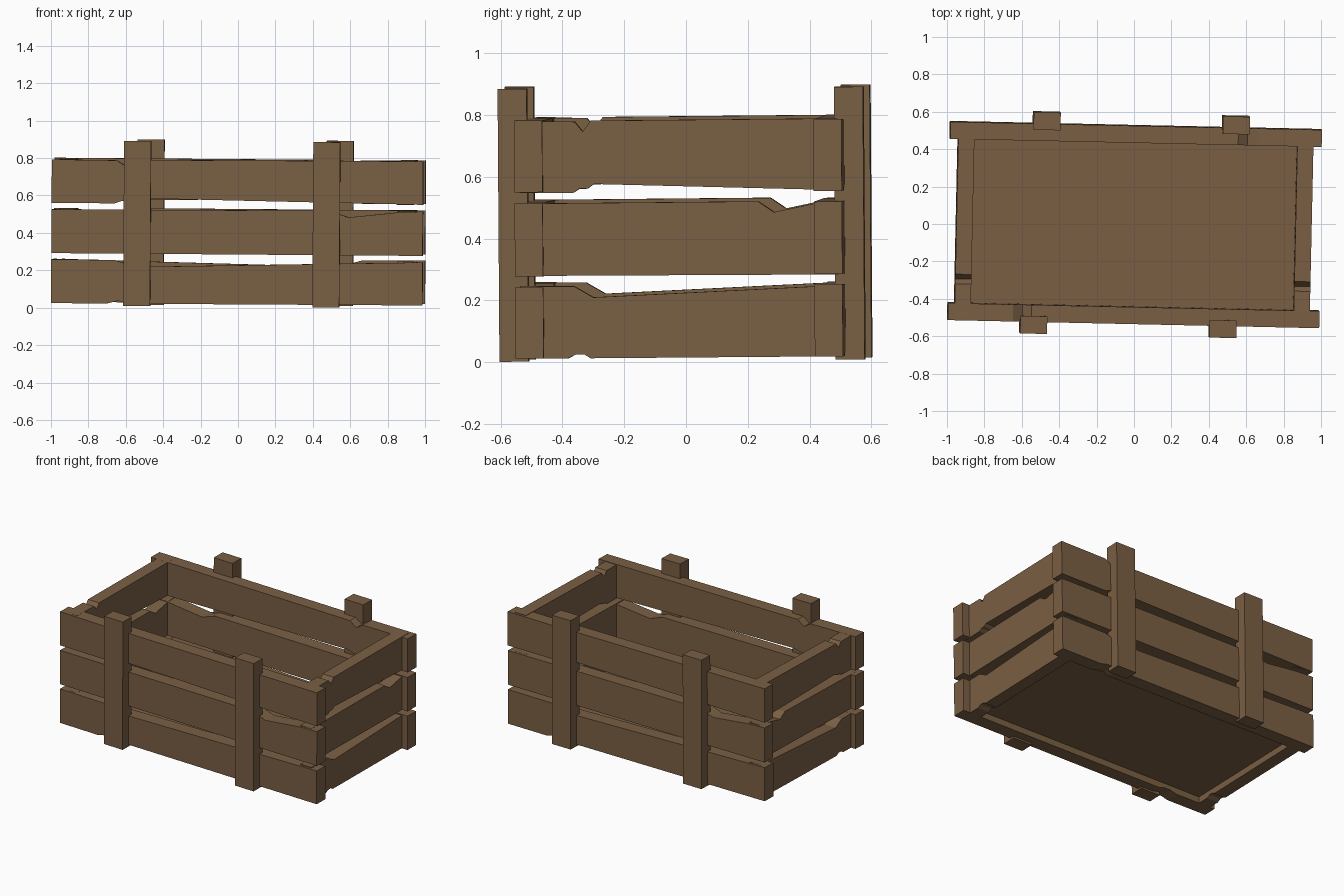
import bpy, bmesh
from math import radians, pi
from mathutils import Matrix

if "Cube" in bpy.data.objects:
    bpy.data.objects.remove(bpy.data.objects["Cube"])

wood = bpy.data.materials.new("brown_wood")
wood.diffuse_color = (0.195, 0.115, 0.058, 1)
wood.use_nodes = True
wood.node_tree.nodes["Principled BSDF"].inputs["Base Color"].default_value = wood.diffuse_color

# the whole crate sits slightly crooked
TILT = (Matrix.Rotation(radians(0.40), 4, 'X') @ Matrix.Rotation(radians(0.37), 4, 'Y')
        @ Matrix.Rotation(radians(-1.25), 4, 'Z'))
HALF_TURN = Matrix.Rotation(pi, 4, 'Z')


def slab(name, profile, y0, y1, placement=Matrix()):
    """Extrude an x/z outline from y0 to y1, then place it."""
    bm = bmesh.new()
    face = bm.faces.new([bm.verts.new((x, y0, z)) for x, z in profile])
    ext = bmesh.ops.extrude_face_region(bm, geom=[face])
    moved = [v for v in ext["geom"] if isinstance(v, bmesh.types.BMVert)]
    bmesh.ops.translate(bm, verts=moved, vec=(0, y1 - y0, 0))
    bmesh.ops.recalc_face_normals(bm, faces=bm.faces)
    bm.transform(TILT @ placement)
    mesh = bpy.data.meshes.new(name)
    bm.to_mesh(mesh)
    bm.free()
    mesh.materials.append(wood)
    obj = bpy.data.objects.new(name, mesh)
    bpy.context.collection.objects.link(obj)
    return obj


def box(x0, x1, z0, z1):
    return [(x0, z0), (x1, z0), (x1, z1), (x0, z1)]


# chipped plank outlines: position along the plank (-1..1) and height
ROWS = {
    "lower": [(-1, .022), (-.70, .021), (-.65, .034), (-.60, .034), (-.56, .021), (1, .022),
              (1, .252), (-.54, .218), (-.66, .254), (-1, .256)],
    "middle": [(-1, .289), (1, .287), (1, .524), (.88, .520), (.60, .490), (.50, .525), (-1, .523)],
    "upper": [(-1, .558), (-.66, .557), (-.62, .571), (-.57, .571), (-.53, .585), (1, .560),
              (1, .792), (-.55, .790), (-.60, .755), (-.65, .787), (-1, .790)],
}

# long sides: the back is the front turned half round
for side, turn in (("front", Matrix()), ("back", HALF_TURN)):
    for row, outline in ROWS.items():
        slab(f"{side}_{row}_plank", [(.004 + u * .993, z) for u, z in outline],
             -.530, -.439, turn)
    for tag, x in (("left", -.530), ("right", .482)):
        slab(f"{side}_{tag}_upright", box(x - .072, x + .072, .009, .892), -.592, -.498, turn)

# end planks: same outlines, shorter, running front to back
for side, x in (("left", -.911), ("right", .902)):
    place = Matrix.Translation((x, 0, 0)) @ Matrix.Rotation(pi / 2, 4, 'Z')
    for row, outline in ROWS.items():
        slab(f"{side}_end_{row}_plank", [(u * .515, z) for u, z in outline],
             -.043, .043, place)

# floor panel, recessed between the lower planks
slab("floor_panel", box(-.872, .863, .065, .10), -.442, .442)
